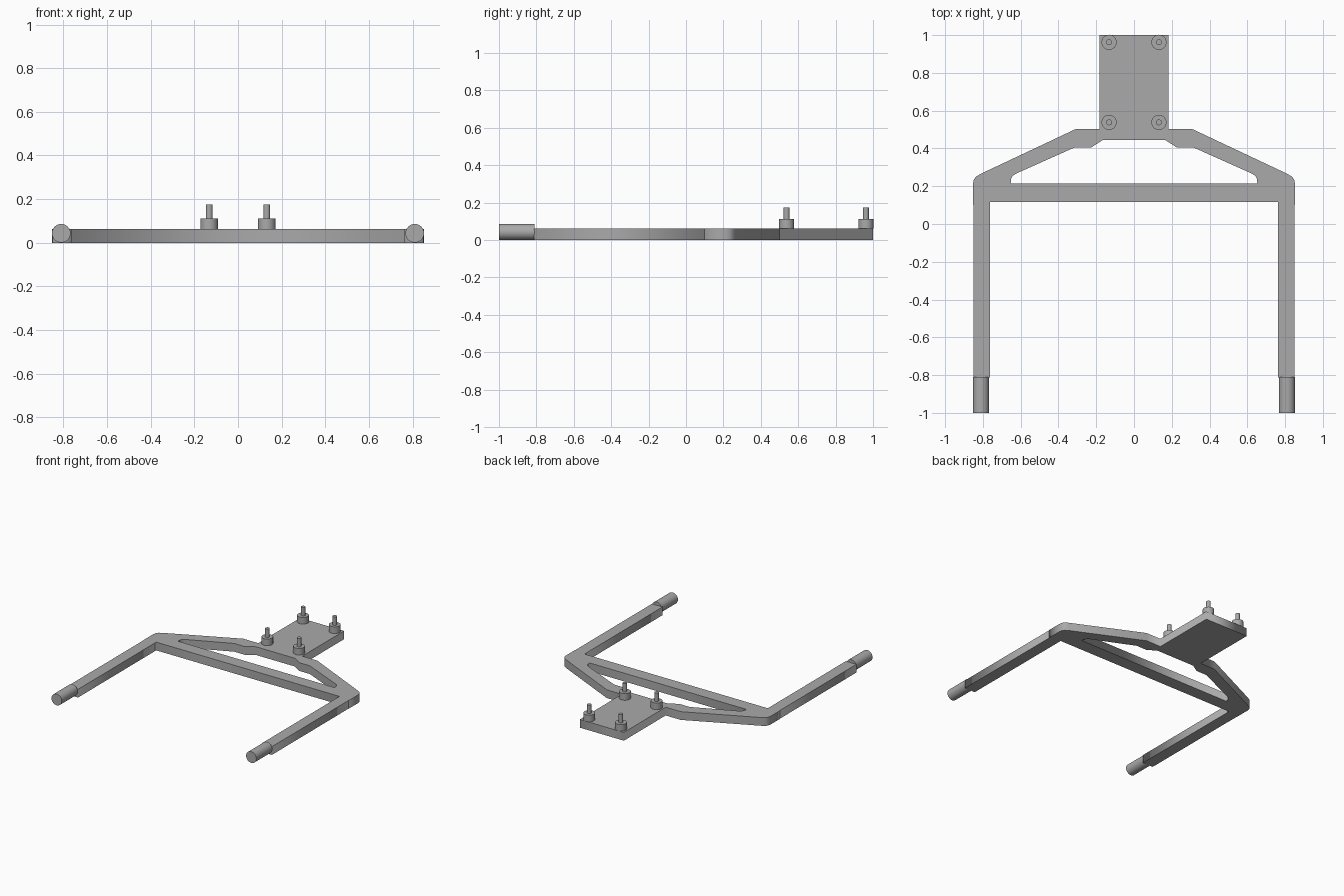
import bpy

cube = bpy.data.objects.get("Cube")
if cube:
    bpy.data.objects.remove(cube, do_unlink=True)

grey = bpy.data.materials.new("plain_grey")
grey.use_nodes = True
COLOUR = (0.4, 0.4, 0.4, 1)
grey.diffuse_color = COLOUR
grey.node_tree.nodes["Principled BSDF"].inputs["Base Color"].default_value = COLOUR

THICK = 0.062


def slab(name, loops, z0, z1):
    """Flat part from closed outlines; inner outlines become holes."""
    curve = bpy.data.curves.new(name, "CURVE")
    curve.dimensions = "2D"
    curve.fill_mode = "BOTH"
    curve.extrude = (z1 - z0) / 2
    for loop in loops:
        spline = curve.splines.new("POLY")
        spline.points.add(len(loop) - 1)
        for point, (x, y) in zip(spline.points, loop):
            point.co = (x, y, 0, 1)
        spline.use_cyclic_u = True
    obj = bpy.data.objects.new(name, curve)
    bpy.context.collection.objects.link(obj)
    obj.location.z = (z0 + z1) / 2
    bpy.ops.object.select_all(action="DESELECT")
    bpy.context.view_layer.objects.active = obj
    obj.select_set(True)
    bpy.ops.object.convert(target="MESH")
    obj = bpy.context.object
    obj.name = name
    obj.data.materials.clear()
    obj.data.materials.append(grey)


def cylinder(name, radius, start, length, along_y=False):
    """Round part growing from start along z or y."""
    x, y, z = start
    centre = (x, y + length / 2, z) if along_y else (x, y, z + length / 2)
    bpy.ops.mesh.primitive_cylinder_add(
        vertices=48, radius=radius, depth=length, location=centre,
        rotation=(1.5708 if along_y else 0, 0, 0))
    obj = bpy.context.object
    obj.name = name
    obj.data.materials.append(grey)
    bpy.ops.object.shade_smooth_by_angle()


def mirrored(half):
    """Close a right-hand profile with its mirror image."""
    return half + [(-x, y) for x, y in reversed(half)]


# Frame with rear mounting plate and one long window
outer = mirrored([(0.763, 0.117), (0.763, 0.1), (0.853, 0.1), (0.853, 0.21),
                  (0.848, 0.235), (0.836, 0.251), (0.815, 0.264),
                  (0.308, 0.503), (0.183, 0.503), (0.183, 1.0)])
window = mirrored([(0.653, 0.215), (0.651, 0.238), (0.643, 0.254), (0.626, 0.266),
                   (0.315, 0.405), (0.227, 0.405), (0.163, 0.446)])
slab("frame_and_plate", [outer, window], 0, THICK)

# Arms with round grips at the front
for side, s in (("left", 1), ("right", -1)):
    xa, xb = sorted((s * 0.763, s * 0.851))
    slab(side + "_arm", [[(xa, -0.812), (xb, -0.812), (xb, 0.1), (xa, 0.1)]], 0, THICK)
    cylinder(side + "_grip", 0.0425, (s * 0.81, -1, 0.0435), 0.19, along_y=True)

    # Standoffs with thin pins on the plate corners
    for place, y in (("front", 0.538), ("rear", 0.962)):
        cylinder(f"{place}_{side}_standoff", 0.04, (s * 0.132, y, THICK), 0.05)
        cylinder(f"{place}_{side}_pin", 0.0155, (s * 0.132, y, THICK + 0.05), 0.063)
